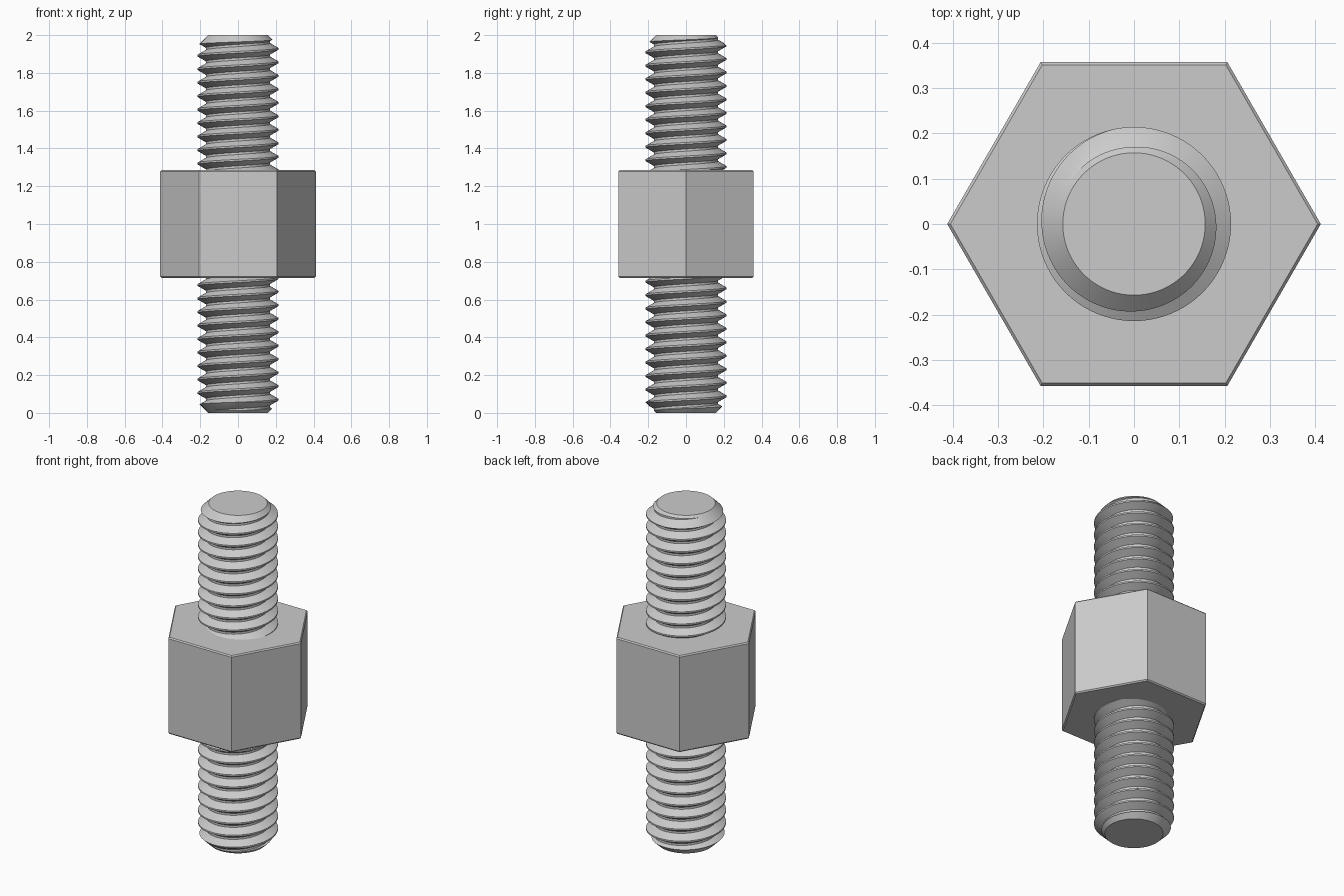
import bpy, bmesh
from math import cos, sin, pi, tan, radians

cube = bpy.data.objects.get("Cube")
if cube:
    bpy.data.objects.remove(cube, do_unlink=True)

PITCH = 1 / 14
CREST, ROOT, TIP = 0.214, 0.17, 0.157
HEIGHT = 2.0
SEGMENTS = 96

steel = bpy.data.materials.new("light grey steel")
steel.use_nodes = True
colour = (0.6, 0.6, 0.6, 1)
steel.diffuse_color = colour
steel.node_tree.nodes["Principled BSDF"].inputs["Base Color"].default_value = colour


def make_object(name, bm):
    bmesh.ops.recalc_face_normals(bm, faces=bm.faces)
    mesh = bpy.data.meshes.new(name)
    bm.to_mesh(mesh)
    bm.free()
    mesh.materials.append(steel)
    obj = bpy.data.objects.new(name, mesh)
    bpy.context.collection.objects.link(obj)
    return obj


def prism(rings, sides):
    """Closed solid through (radius, z) rings."""
    bm = bmesh.new()
    loops = [[bm.verts.new((r * cos(2 * pi * i / sides), r * sin(2 * pi * i / sides), z))
              for i in range(sides)] for r, z in rings]
    for a, b in zip(loops, loops[1:]):
        for i in range(sides):
            j = (i + 1) % sides
            bm.faces.new((a[i], a[j], b[j], b[i]))
    bm.faces.new(loops[0][::-1])
    bm.faces.new(loops[-1])
    return bm


def helical_solid(bottom, turns):
    """Right-handed single-start thread, longer than the finished rod."""
    flank = (CREST - ROOT) * tan(radians(30))
    crest = PITCH / 8
    root = PITCH - crest - 2 * flank
    profile = [(ROOT, 0), (ROOT, root), (CREST, root + flank), (CREST, root + flank + crest)]
    n = len(profile)
    rows = n * turns + 1
    bm = bmesh.new()
    grid = []
    for i in range(SEGMENTS):
        a = 2 * pi * i / SEGMENTS
        column = []
        for k in range(rows):
            r, dz = profile[k % n]
            z = bottom - root / 2 + dz + PITCH * (k // n + i / SEGMENTS)
            column.append(bm.verts.new((r * cos(a), r * sin(a), z)))
        grid.append(column)
    for i in range(SEGMENTS):
        last = i == SEGMENTS - 1
        nxt, shift = (grid[0], n) if last else (grid[i + 1], 0)
        for k in range(rows - 1 - shift):
            bm.faces.new((grid[i][k], nxt[k + shift], nxt[k + 1 + shift], grid[i][k + 1]))
    # close both ends with a fan to the axis
    open_edges = [e for e in bm.edges if e.is_boundary]
    middle = bottom + PITCH * turns / 2
    for upper in (False, True):
        edges = [e for e in open_edges if (e.verts[0].co.z > middle) == upper]
        level = bottom + PITCH * (turns if upper else 0) + PITCH / 2
        apex = bm.verts.new((0, 0, level))
        for e in edges:
            bm.faces.new((e.verts[0], e.verts[1], apex))
    return bm


# Threaded rod, trimmed to length with chamfered ends
root_at_right = 1.963
rod = make_object("threaded_rod", helical_solid(root_at_right - 30 * PITCH, 34))
chamfer = 0.07
trim = make_object("rod_trim", prism([(TIP, 0), (TIP + chamfer, chamfer),
                                      (TIP + chamfer, HEIGHT - chamfer), (TIP, HEIGHT)], SEGMENTS))
trim.hide_render = True
mod = rod.modifiers.new("trim", 'BOOLEAN')
mod.operation = 'INTERSECT'
mod.solver = 'EXACT'
mod.object = trim
bpy.ops.object.select_all(action='DESELECT')
rod.select_set(True)
bpy.context.view_layer.objects.active = rod
bpy.ops.object.modifier_apply(modifier=mod.name)
bpy.data.objects.remove(trim, do_unlink=True)
bpy.ops.object.shade_smooth_by_angle(angle=radians(25))

# Hexagonal body with fine chamfers top and bottom
corner, low, high, edge = 0.412, 10 * PITCH, 18 * PITCH, 0.007
make_object("hex_body", prism([(corner - edge, low), (corner, low + edge),
                               (corner, high - edge), (corner - edge, high)], 6))
